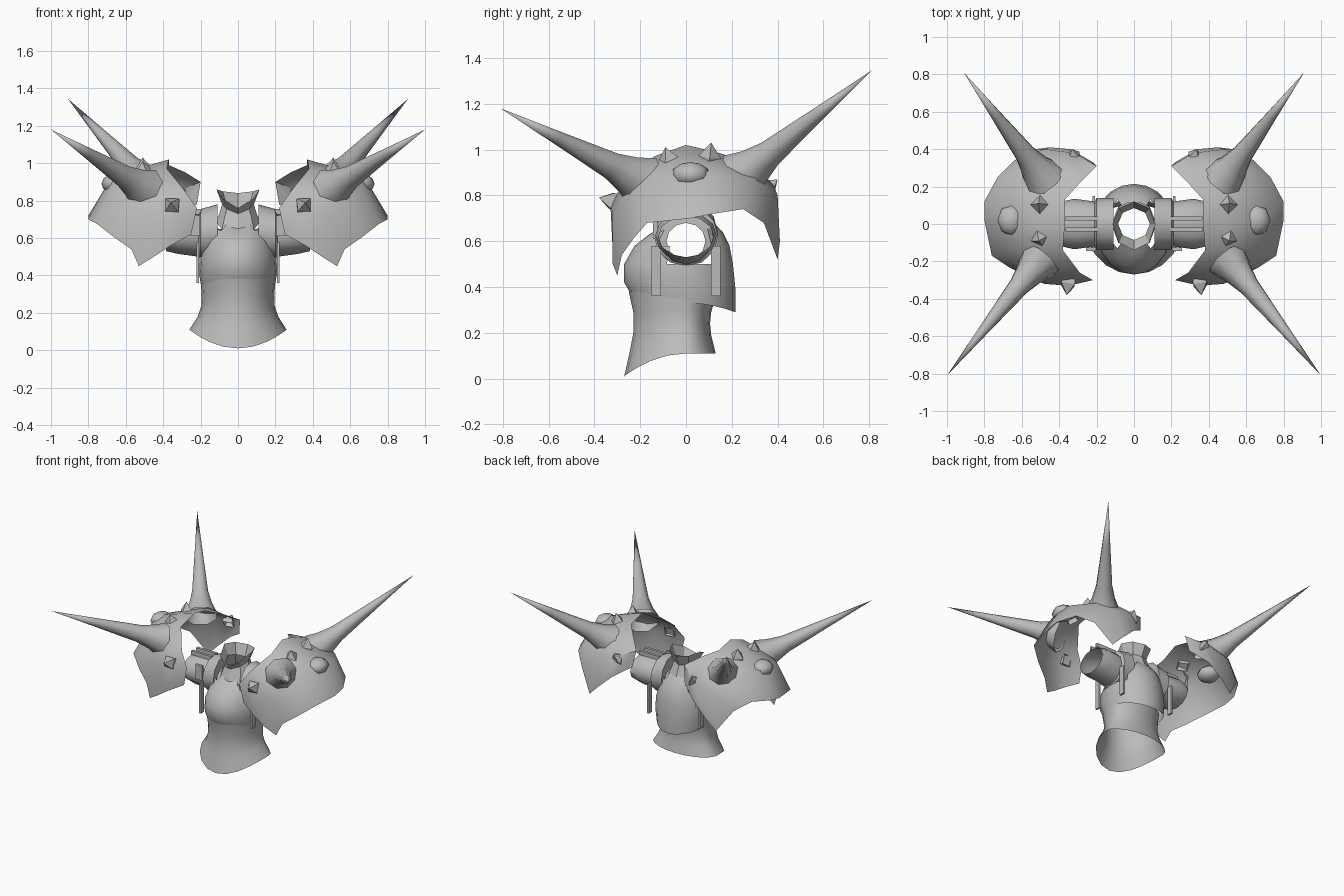
import bpy, bmesh, math
from mathutils import Vector

cube = bpy.data.objects.get("Cube")
if cube:
    bpy.data.objects.remove(cube, do_unlink=True)

grey = bpy.data.materials.new("plain grey")
grey.use_nodes = True
colour = (0.5, 0.5, 0.5, 1)
grey.diffuse_color = colour
grey.node_tree.nodes["Principled BSDF"].inputs["Base Color"].default_value = colour


def finish(name, bm, angle=40, mirrored=False):
    """Turn a bmesh into a shaded object, mirrored across x if asked."""
    bmesh.ops.recalc_face_normals(bm, faces=bm.faces)
    mesh = bpy.data.meshes.new(name)
    bm.to_mesh(mesh)
    bm.free()
    mesh.materials.append(grey)
    obj = bpy.data.objects.new(name, mesh)
    bpy.context.collection.objects.link(obj)
    if mirrored:
        obj.modifiers.new("mirror", 'MIRROR').use_mirror_merge = False
    bpy.ops.object.select_all(action='DESELECT')
    bpy.context.view_layer.objects.active = obj
    obj.select_set(True)
    bpy.ops.object.shade_smooth_by_angle(angle=math.radians(angle))
    return obj


def skin(rows, closed=True):
    """Bridge rows of points with quads."""
    bm = bmesh.new()
    grid = [[bm.verts.new(p) for p in row] for row in rows]
    count = len(rows[0])
    for low, high in zip(grid, grid[1:]):
        for i in range(count if closed else count - 1):
            j = (i + 1) % count
            bm.faces.new((low[i], low[j], high[j], high[i]))
    return bm


def body_ring(width, front, back, z_front, z_side, z_back, sides=20):
    """Horizontal oval whose height differs at front, side and back."""
    ring = []
    for i in range(sides):
        a = math.tau * i / sides
        s = math.sin(a)
        y = s * (back if s > 0 else -front)
        z = z_side + s * s * ((z_back if s > 0 else z_front) - z_side)
        ring.append((width * math.cos(a), y, z))
    return ring


def open_armholes(bm):
    """Remove the side faces where the sleeves join."""
    gone = []
    for f in bm.faces:
        c = f.calc_center_median()
        if abs(c.x) > 0.08 and abs(c.y) < 0.11 and 0.5 < c.z < 0.7:
            gone.append(f)
    bmesh.ops.delete(bm, geom=gone, context='FACES')


# Waist with flared hem
waist = [(0.26, -0.27, 0.13, 0.01, 0.11, 0.11),
         (0.215, -0.245, 0.11, 0.12, 0.18, 0.19),
         (0.195, -0.23, 0.105, 0.2, 0.24, 0.24),
         (0.195, -0.23, 0.11, 0.29, 0.3, 0.29),
         (0.2, -0.25, 0.13, 0.38, 0.38, 0.36)]
finish("waist", skin([body_ring(*r) for r in waist]))

# Breastplate and backplate
chest = [(0.195, -0.235, 0.215, 0.36, 0.33, 0.29),
         (0.21, -0.27, 0.215, 0.42, 0.42, 0.4),
         (0.205, -0.27, 0.205, 0.5, 0.5, 0.5),
         (0.18, -0.225, 0.19, 0.58, 0.58, 0.58),
         (0.15, -0.16, 0.16, 0.63, 0.66, 0.64),
         (0.11, -0.12, 0.12, 0.65, 0.72, 0.68)]
bm = skin([body_ring(*r) for r in chest])
open_armholes(bm)
finish("chest_plate", bm)

# Flared collar
collar = [(0.12, -0.14, 0.13, 0.6, 0.69, 0.66),
          (0.1, -0.1, 0.1, 0.7, 0.73, 0.72),
          (0.085, -0.085, 0.085, 0.73, 0.78, 0.76),
          (0.115, -0.14, 0.12, 0.76, 0.86, 0.84)]
finish("collar", skin([body_ring(*r, sides=8) for r in collar]), 25)


# Sleeves: rings along x given as x, half depth, bottom, top
def sleeve_ring(x, depth, bottom, top, sides=12):
    mid, half = (bottom + top) / 2, (top - bottom) / 2
    return [(x, depth * math.cos(math.tau * i / sides),
             mid + half * math.sin(math.tau * i / sides)) for i in range(sides)]


sleeve = [(0.12, 0.085, 0.52, 0.68), (0.11, 0.14, 0.49, 0.78),
          (0.2, 0.14, 0.49, 0.755), (0.21, 0.12, 0.5, 0.73),
          (0.32, 0.135, 0.515, 0.73), (0.385, 0.12, 0.53, 0.71)]
finish("sleeve", skin([sleeve_ring(*r) for r in sleeve]), 35, True)


# Small plates on and under the sleeves
def plate(name, centre, size):
    bm = bmesh.new()
    bmesh.ops.create_cube(bm, size=1)
    for v in bm.verts:
        v.co = Vector(centre) + Vector(a * b for a, b in zip(v.co, size))
    return finish(name, bm, 30, True)


plate("sleeve_tab", (0.23, -0.135, 0.665), (0.055, 0.02, 0.11))
for side in (-1, 1):
    plate("top_strap", (0.28, side * 0.03, 0.74), (0.17, 0.02, 0.03))
    plate("side_strap", (0.215, side * 0.13, 0.47), (0.015, 0.04, 0.22))

# Shoulder guard: sections from front flap over the top to back flap,
# each running from the neck side to the outer edge
guard = [
    [(0.25, -0.29, 0.62), (0.36, -0.32, 0.56), (0.45, -0.32, 0.5), (0.53, -0.3, 0.45)],
    [(0.22, -0.3, 0.76), (0.35, -0.33, 0.76), (0.48, -0.32, 0.72), (0.57, -0.28, 0.54)],
    [(0.29, -0.26, 0.86), (0.42, -0.25, 0.89), (0.57, -0.25, 0.83), (0.67, -0.23, 0.61)],
    [(0.38, -0.14, 0.97), (0.5, -0.13, 0.95), (0.66, -0.14, 0.88), (0.76, -0.17, 0.68)],
    [(0.37, 0, 1.02), (0.51, 0, 0.98), (0.68, 0.02, 0.92), (0.8, 0.02, 0.7)],
    [(0.37, 0.13, 0.99), (0.51, 0.14, 0.96), (0.69, 0.16, 0.88), (0.8, 0.12, 0.72)],
    [(0.28, 0.23, 0.95), (0.44, 0.28, 0.94), (0.6, 0.3, 0.87), (0.73, 0.25, 0.74)],
    [(0.2, 0.31, 0.9), (0.32, 0.38, 0.85), (0.48, 0.4, 0.8), (0.64, 0.34, 0.68)],
    [(0.22, 0.33, 0.78), (0.34, 0.4, 0.7), (0.45, 0.41, 0.6), (0.53, 0.4, 0.52)],
]
finish("shoulder_guard", skin(guard, closed=False), 50, True)


# Horns and studs: tapered along a direction, profile of (fraction, radius)
def spike(name, base, tip, profile, sides, angle):
    base, tip = Vector(base), Vector(tip)
    axis = tip - base
    turn = axis.to_track_quat('Z', 'Y')
    rows = []
    for t, radius in profile:
        ring = []
        for i in range(sides):
            a = math.tau * (i + 0.5) / sides
            offset = Vector((math.cos(a), math.sin(a), 0)) * radius
            ring.append(base + axis * t + turn @ offset)
        rows.append(ring)
    bm = skin(rows)
    bmesh.ops.remove_doubles(bm, verts=bm.verts, dist=0.0005)
    finish(name, bm, angle, True)


horn = [(0, 0.12), (0.1, 0.085), (0.22, 0.06), (0.6, 0.03), (1, 0)]
spike("front_horn", (0.5, -0.19, 0.86), (1, -0.81, 1.18), horn, 8, 50)
spike("back_horn", (0.48, 0.24, 0.88), (0.91, 0.81, 1.345), horn, 8, 50)

stud = [(0, 0.05), (0.3, 0.05), (1, 0)]
for name, base, tip in (
        ("front_stud", (0.35, -0.3, 0.77), (0.36, -0.38, 0.79)),
        ("top_front_stud", (0.5, -0.07, 0.93), (0.51, -0.09, 1.01)),
        ("top_back_stud", (0.5, 0.1, 0.94), (0.51, 0.11, 1.03)),
        ("back_stud", (0.32, 0.34, 0.82), (0.33, 0.4, 0.87))):
    spike(name, base, tip, stud, 4, 20)

# Rounded boss on the outer side of each guard
bm = bmesh.new()
bmesh.ops.create_uvsphere(bm, u_segments=8, v_segments=6, radius=1)
for v in bm.verts:
    v.co = Vector((0.655 + 0.075 * v.co.x, 0.02 + 0.085 * v.co.y, 0.89 + 0.055 * v.co.z))
finish("outer_boss", bm, 50, True)
